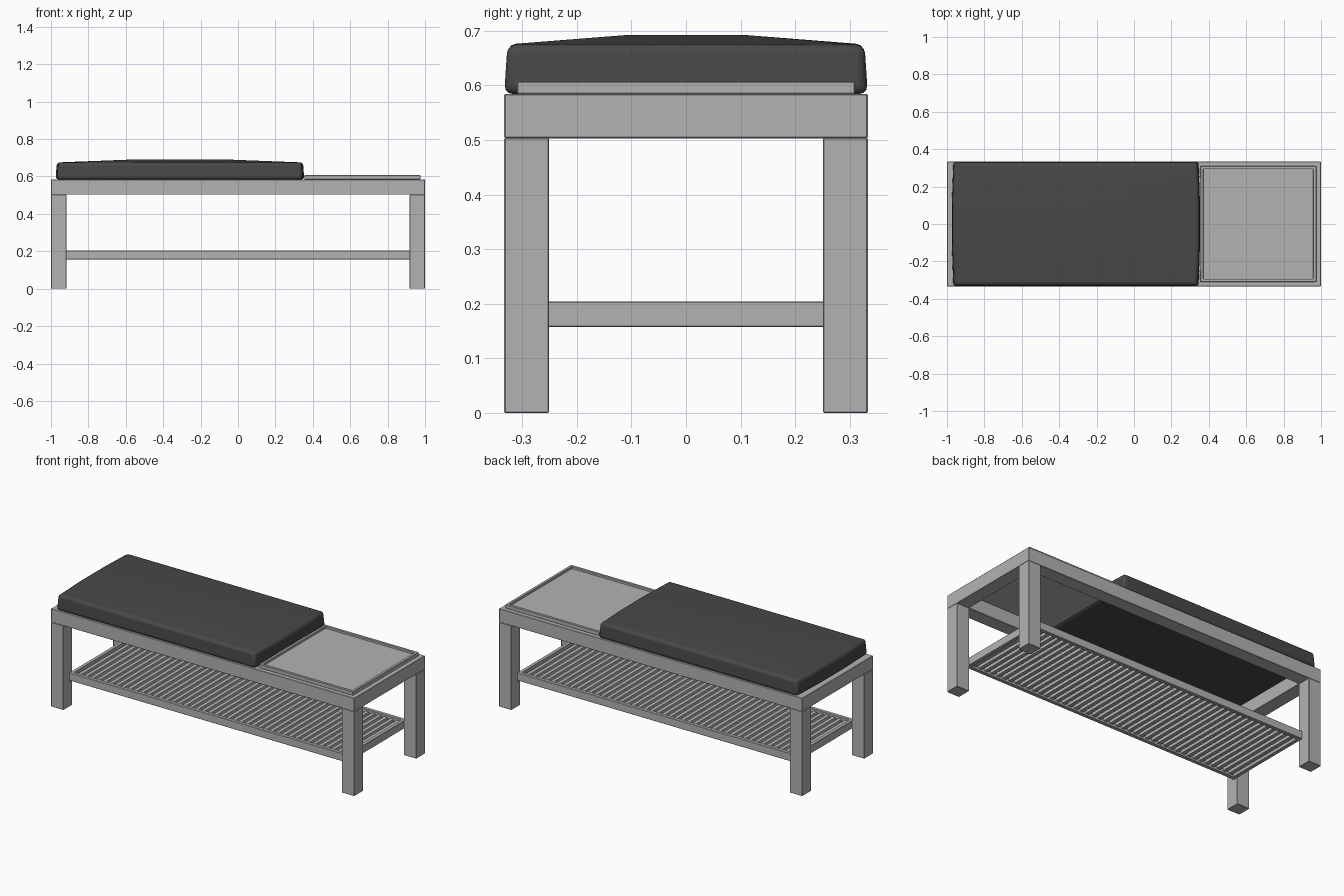
import bpy, bmesh

cube = bpy.data.objects.get("Cube")
if cube:
    bpy.data.objects.remove(cube, do_unlink=True)


def material(name, value):
    m = bpy.data.materials.new(name)
    m.use_nodes = True
    colour = (value, value, value, 1)
    m.diffuse_color = colour
    m.node_tree.nodes["Principled BSDF"].inputs["Base Color"].default_value = colour
    return m


grey = material("painted grey", 0.45)
dark = material("dark upholstery", 0.065)


def finish(name, bm, mat, bevel=0, segments=1, smooth=False):
    bmesh.ops.recalc_face_normals(bm, faces=bm.faces)
    mesh = bpy.data.meshes.new(name)
    bm.to_mesh(mesh)
    bm.free()
    mesh.materials.append(mat)
    ob = bpy.data.objects.new(name, mesh)
    bpy.context.collection.objects.link(ob)
    if bevel:
        mod = ob.modifiers.new("Soft edges", "BEVEL")
        mod.width, mod.segments = bevel, segments
        mod.limit_method, mod.angle_limit = "ANGLE", 0.6
    if smooth:
        bpy.ops.object.select_all(action="DESELECT")
        ob.select_set(True)
        bpy.context.view_layer.objects.active = ob
        bpy.ops.object.shade_smooth_by_angle(angle=0.9)
    return ob


def add_box(bm, x, y, z):
    """Box from (min, max) pairs."""
    verts = bmesh.ops.create_cube(bm, size=1)["verts"]
    for v in verts:
        v.co = [(a + b) / 2 + c * (b - a) for (a, b), c in zip((x, y, z), v.co)]


def box(name, x, y, z, mat=grey, bevel=0.002):
    bm = bmesh.new()
    add_box(bm, x, y, z)
    return finish(name, bm, mat, bevel)


def rect_frame(name, x, y, z, width, bevel=0.002):
    """Rectangular ring with a given rail width."""
    bm = bmesh.new()
    rings = []
    for inset in (0, width):
        for h in z:
            rings.append([bm.verts.new((px, py, h)) for px, py in (
                (x[0] + inset, y[0] + inset), (x[1] - inset, y[0] + inset),
                (x[1] - inset, y[1] - inset), (x[0] + inset, y[1] - inset))])
    ob, ot, ib, it = rings
    for a, b in ((ob, ot), (ot, it), (it, ib), (ib, ob)):
        for i in range(4):
            j = (i + 1) % 4
            bm.faces.new((a[i], a[j], b[j], b[i]))
    return finish(name, bm, grey, bevel)


L, W, LEG = 1.0, 0.333, 0.082
SEAT = 0.584

# Upper frame and legs
rect_frame("top_frame", (-L, L), (-W, W), (0.503, SEAT), LEG)
for sx, side in ((-1, "right"), (1, "left")):
    for sy, end in ((-1, "front"), (1, "back")):
        xs = sorted((sx * L, sx * (L - LEG)))
        ys = sorted((sy * W, sy * (W - LEG)))
        box(f"{end}_{side}_leg", xs, ys, (0, 0.504))

# Slatted lower shelf
SX, SY, RIM = L - LEG, 0.28, 0.022
rect_frame("shelf_frame", (-SX, SX), (-SY, SY), (0.157, 0.204), RIM)
bm = bmesh.new()
count = 44
pitch = 2 * (SX - RIM) / count
for i in range(count):
    cx = -SX + RIM + (i + 0.5) * pitch
    add_box(bm, (cx - pitch * 0.27, cx + pitch * 0.27),
            (RIM - SY - 0.002, SY - RIM + 0.002), (0.168, 0.192))
finish("shelf_slats", bm, grey)

# Tray with a raised lip
TX, TY = (0.355, 0.975), (-0.31, 0.31)
rect_frame("tray_rim", TX, TY, (SEAT, 0.607), 0.017)
box("tray_panel", (TX[0] + 0.015, TX[1] - 0.015), (-0.295, 0.295), (SEAT, 0.594), bevel=0)

# Padded cushion with a crowned top and slightly bowed ends
CX0, CX1, N = -0.975, 0.354, 3
bm = bmesh.new()
layers = []
for top in (False, True):
    grid = []
    for i in range(N + 1):
        row = []
        for j in range(N + 1):
            end, edge = i in (0, N), j in (0, N)
            x = CX0 + (CX1 - CX0) * i / N
            y = -W + 2 * W * j / N
            z = SEAT
            if end and edge:
                x += 0.008 if i == 0 else -0.008
            if top:
                z = 0.675 if end or edge else 0.692
                x -= 0.006 * ((i == N) - (i == 0))
                y -= 0.006 * ((j == N) - (j == 0))
            row.append(bm.verts.new((x, y, z)))
        grid.append(row)
    layers.append(grid)
    for i in range(N):
        for j in range(N):
            bm.faces.new((grid[i][j], grid[i + 1][j], grid[i + 1][j + 1], grid[i][j + 1]))
low, high = layers
for k in range(N):
    for e in (0, N):
        bm.faces.new((low[k][e], low[k + 1][e], high[k + 1][e], high[k][e]))
        bm.faces.new((low[e][k], low[e][k + 1], high[e][k + 1], high[e][k]))
finish("seat_cushion", bm, dark, 0.016, 3, smooth=True)
